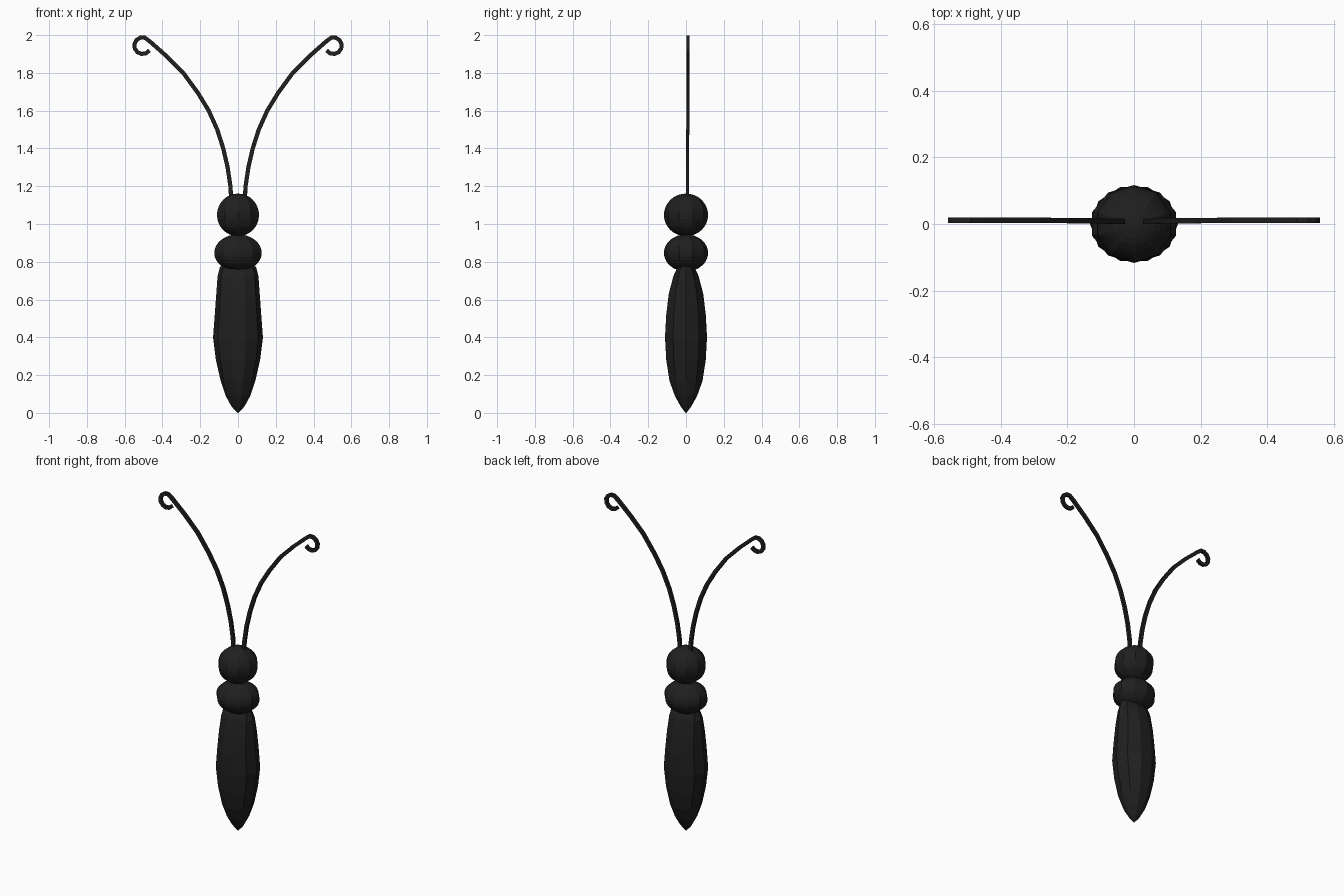
import bpy, bmesh, math

if "Cube" in bpy.data.objects:
    bpy.data.objects.remove(bpy.data.objects["Cube"])

black = bpy.data.materials.new("soft black")
black.diffuse_color = (0.014, 0.014, 0.014, 1)
black.use_nodes = True
black.node_tree.nodes["Principled BSDF"].inputs["Base Color"].default_value = black.diffuse_color
SIDES = 10


def finish(bm, name):
    bmesh.ops.recalc_face_normals(bm, faces=bm.faces)
    me = bpy.data.meshes.new(name)
    bm.to_mesh(me)
    bm.free()
    me.materials.append(black)
    ob = bpy.data.objects.new(name, me)
    bpy.context.collection.objects.link(ob)
    return ob


def skin(bm, loops):
    for a, b in zip(loops, loops[1:]):
        n = len(a)
        for i in range(n):
            j = (i + 1) % n
            bm.faces.new((a[i], a[j], b[j], b[i]))
    bm.faces.new(loops[0])
    bm.faces.new(loops[-1])


def ball(name, z, rx, ry, rz):
    bm = bmesh.new()
    bmesh.ops.create_uvsphere(bm, u_segments=SIDES, v_segments=16, radius=1)
    for v in bm.verts:
        v.co = (v.co.x * rx, v.co.y * ry, v.co.z * rz + z)
    finish(bm, name)


# Head and thorax
ball("head", 1.048, 0.117, 0.117, 0.113)
ball("thorax", 0.847, 0.132, 0.117, 0.098)

# Abdomen: stacked oval rings (z, half width, half depth)
rings = [(0.0, 0.003, 0.003), (0.035, 0.035, 0.03), (0.09, 0.065, 0.062),
         (0.17, 0.092, 0.092), (0.28, 0.117, 0.11), (0.4, 0.132, 0.117),
         (0.52, 0.123, 0.11), (0.63, 0.115, 0.096), (0.725, 0.108, 0.07),
         (0.775, 0.095, 0.045)]
bm = bmesh.new()
skin(bm, [[bm.verts.new((rx * math.cos(math.tau * i / SIDES),
                         ry * math.sin(math.tau * i / SIDES), z))
           for i in range(SIDES)] for z, rx, ry in rings])
finish(bm, "abdomen")

# Antenna path: long outward bend, then a curl at the tip
path = [(0.034, 1.09), (0.04, 1.2), (0.055, 1.3), (0.078, 1.4), (0.11, 1.5),
        (0.155, 1.6), (0.213, 1.695), (0.29, 1.8), (0.38, 1.89), (0.465, 1.965)]
for k in range(9):
    a = math.radians(105 - k * 250 / 8)
    path.append((0.505 + 0.044 * math.cos(a), 1.944 + 0.044 * math.sin(a)))

for name, side in (("right_antenna", 1), ("left_antenna", -1)):
    bm = bmesh.new()
    loops = []
    for i, (x, z) in enumerate(path):
        p, q = path[max(i - 1, 0)], path[min(i + 1, len(path) - 1)]
        dx, dz = q[0] - p[0], q[1] - p[1]
        d = math.hypot(dx, dz)
        nx, nz = -dz / d * 0.011, dx / d * 0.011
        yc = 0.007 + 0.004 * min(1, (z - 1.09) / 0.7)
        loops.append([bm.verts.new((side * (x + s * nx), yc + t * 0.008, z + s * nz))
                      for s, t in ((-1, -1), (1, -1), (1, 1), (-1, 1))])
    skin(bm, loops)
    finish(bm, name)
